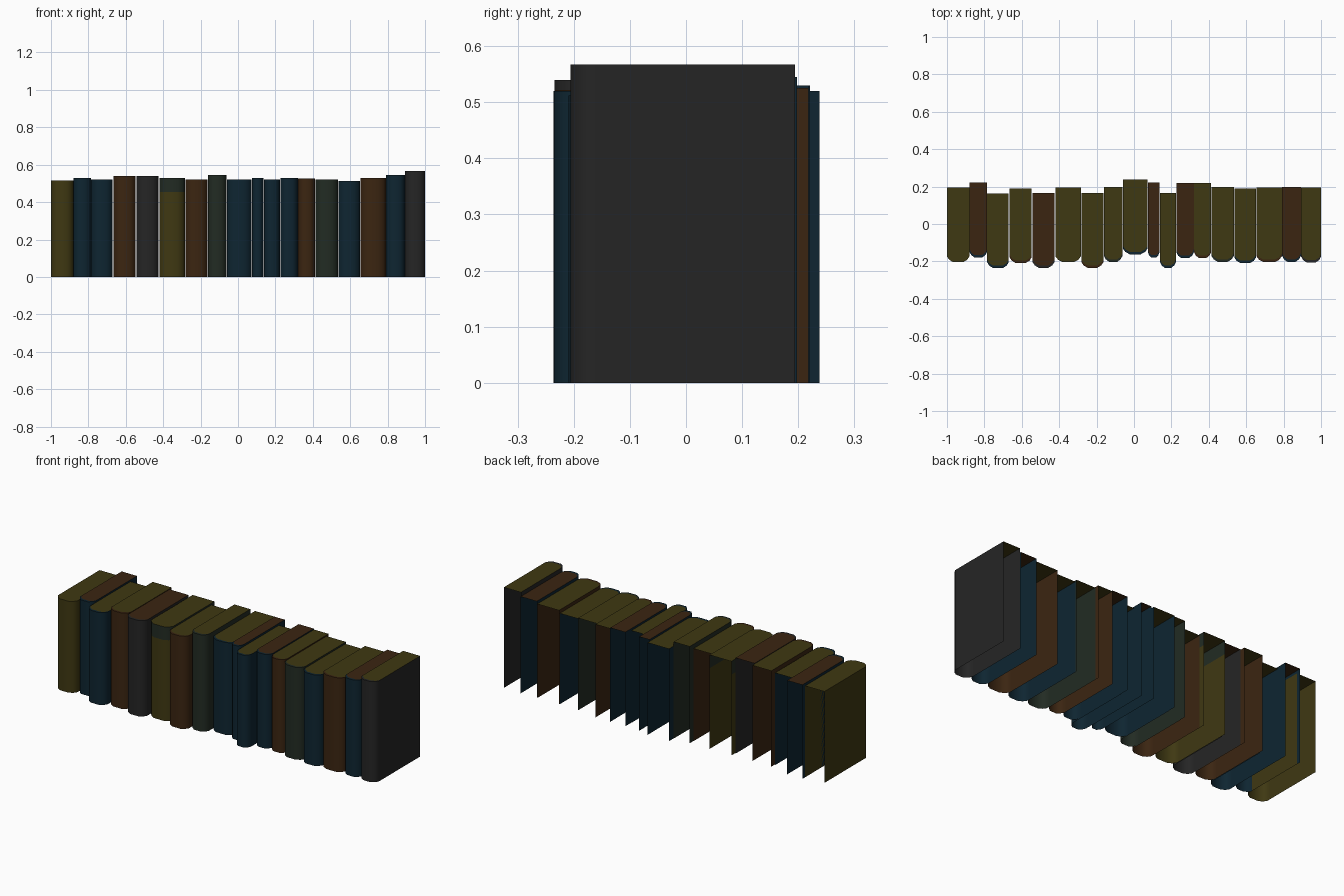
import bpy, bmesh, math

if "Cube" in bpy.data.objects:
    bpy.data.objects.remove(bpy.data.objects["Cube"])


def srgb(v):
    v /= 255
    return v / 12.92 if v <= 0.04045 else ((v + 0.055) / 1.055) ** 2.4


def material(name, r, g, b):
    m = bpy.data.materials.new(name)
    m.diffuse_color = (srgb(r), srgb(g), srgb(b), 1)
    m.use_nodes = True
    m.node_tree.nodes["Principled BSDF"].inputs["Base Color"].default_value = m.diffuse_color
    return m


MATS = {
    "olive": material("olive yellow", 63, 56, 18),
    "blue": material("dark blue", 14, 37, 49),
    "brown": material("dark brown", 59, 37, 17),
    "gray": material("charcoal gray", 37, 37, 37),
    "green": material("dark green", 34, 43, 35),
}

# left x, right x, front y, height, cover colour, page-top colour
BOOKS = [
    (-1.00, -0.88, -0.205, 0.515, "olive", "olive"),
    (-0.88, -0.785, -0.18, 0.53, "blue", "brown"),
    (-0.785, -0.67, -0.237, 0.52, "blue", "olive"),
    (-0.665, -0.547, -0.21, 0.54, "brown", "olive"),
    (-0.543, -0.425, -0.235, 0.54, "gray", "brown"),
    (-0.42, -0.284, -0.205, 0.53, "olive", "olive"),
    (-0.282, -0.163, -0.235, 0.522, "brown", "olive"),
    (-0.161, -0.062, -0.203, 0.545, "green", "olive"),
    (-0.06, 0.073, -0.163, 0.52, "blue", "olive"),
    (0.074, 0.137, -0.18, 0.53, "blue", "brown"),
    (0.139, 0.224, -0.235, 0.52, "blue", "olive"),
    (0.226, 0.32, -0.183, 0.53, "blue", "brown"),
    (0.322, 0.412, -0.183, 0.525, "brown", "olive"),
    (0.414, 0.534, -0.203, 0.52, "green", "olive"),
    (0.536, 0.653, -0.21, 0.512, "blue", "olive"),
    (0.655, 0.79, -0.205, 0.53, "brown", "olive"),
    (0.792, 0.892, -0.203, 0.545, "blue", "brown"),
    (0.894, 1.00, -0.207, 0.567, "gray", "olive"),
]
DEPTH = 0.401
# rounded spine: (fraction of width, setback from the front)
SPINE = [(0, 0.032), (0.1, 0.014), (0.28, 0.001)]
SPINE += [(1 - f, s) for f, s in reversed(SPINE)]


def book(name, x0, x1, y, h, cover, pages, band=None):
    w = x1 - x0
    mats = [MATS[cover], MATS[pages], MATS["green"]]
    bm = bmesh.new()
    front = [(x0 + f * w, y + s) for f, s in SPINE]
    outline = [(x0, y + DEPTH), (x0, y + 0.047)] + front + [(x1, y + 0.047), (x1, y + DEPTH)]
    levels = [0, band, h] if band else [0, h]
    rings = [[bm.verts.new((px, py, z)) for px, py in outline] for z in levels]
    # cover: two boards and the spine, open at the back and bottom
    for k in range(len(levels) - 1):
        a, b = rings[k], rings[k + 1]
        for i in range(len(outline) - 1):
            f = bm.faces.new((a[i], a[i + 1], b[i + 1], b[i]))
            f.smooth = True
            f.material_index = 2 if k else 0
    # page top with a thin cover-coloured lip along the spine
    t = rings[-1]
    inner = [t[1]] + [bm.verts.new((px, py + 0.013, h)) for px, py in front[1:-1]] + [t[-2]]
    bm.faces.new([t[0]] + inner + [t[-1]]).material_index = 1
    bm.faces.new(t[1:-1] + inner[-2:0:-1])
    me = bpy.data.meshes.new(name)
    bm.to_mesh(me)
    bm.free()
    for m in mats:
        me.materials.append(m)
    ob = bpy.data.objects.new(name, me)
    bpy.context.collection.objects.link(ob)
    bpy.ops.object.select_all(action="DESELECT")
    ob.select_set(True)
    bpy.context.view_layer.objects.active = ob
    bpy.ops.object.shade_smooth_by_angle(angle=math.radians(50))


for n, b in enumerate(BOOKS, 1):
    # the sixth book has a green band at the top
    book(f"book_{n:02d}", *b, band=0.455 if n == 6 else None)
